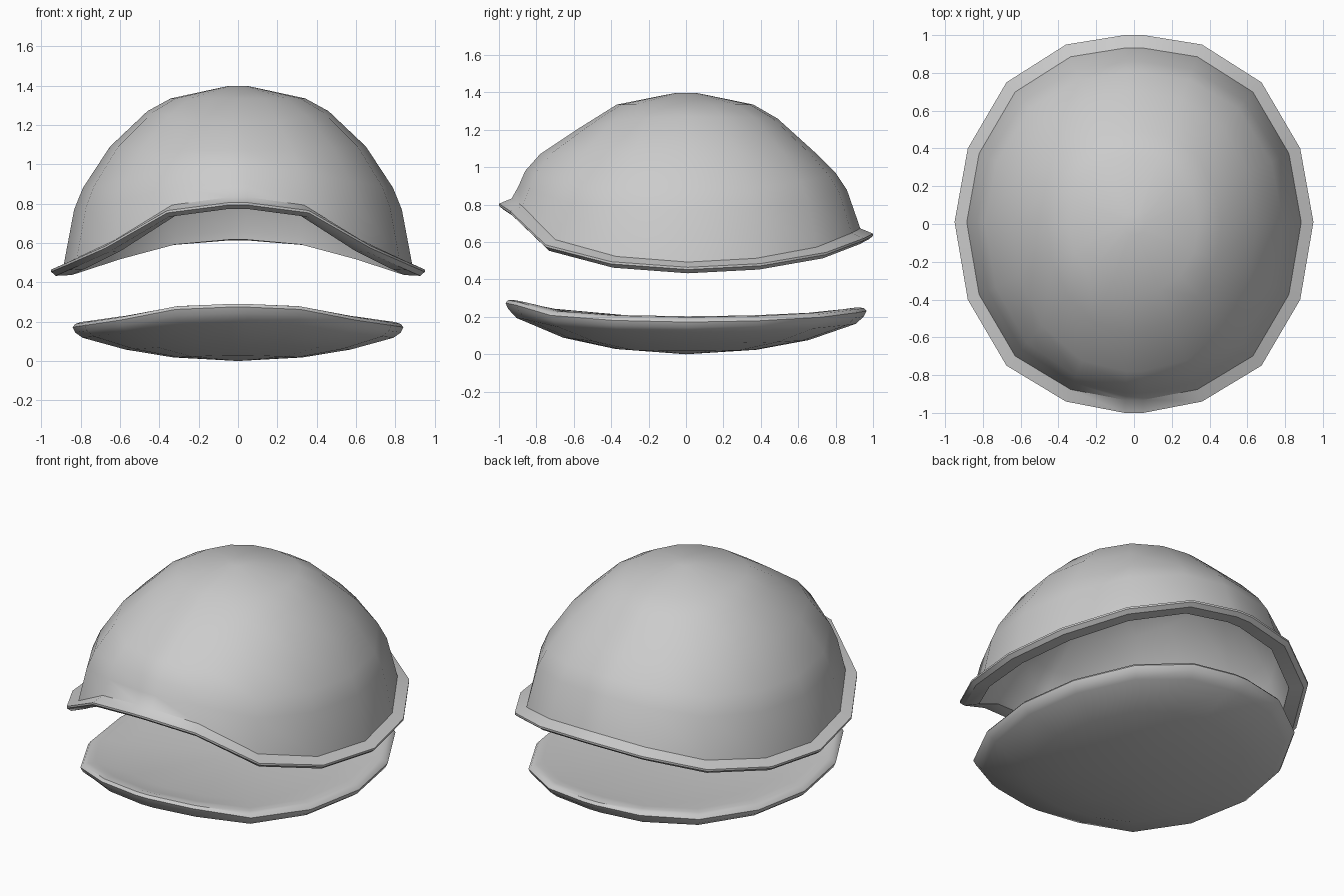
import bpy, bmesh, math

if "Cube" in bpy.data.objects:
    bpy.data.objects.remove(bpy.data.objects["Cube"])

# right half of the 18-sided outline, front to back: x, y, rim height
HALF = [(.05, -1, .805), (.36, -.94, .765), (.675, -.75, .585), (.88, -.40, .495),
        (.95, .01, .465), (.88, .40, .485), (.675, .75, .545), (.36, .95, .62), (.05, 1, .645)]
OUTLINE = HALF + [(-x, y, z) for x, y, z in reversed(HALF)]

# dome profiles: radius as a fraction of the outline, height
SIDE = [(.058, 1.397), (.36, 1.335), (.485, 1.27), (.685, 1.09), (.83, .88), (.877, .77)]
FRONT = [(.058, 1.397), (.37, 1.335), (.57, 1.21), (.78, 1.07), (.86, .98), (.895, .90)]
BACK = [(.058, 1.397), (.36, 1.335), (.49, 1.26), (.70, 1.07), (.80, .97), (.86, .88)]


def loft(name, rings, start_center=None, end_center=None, angle=40):
    """Skin a list of point rings, closing the ends as fans or flat faces."""
    bm = bmesh.new()
    rows = [[bm.verts.new(p) for p in ring] for ring in rings]
    n = len(rows[0])
    for a, b in zip(rows, rows[1:]):
        for i in range(n):
            j = (i + 1) % n
            bm.faces.new((a[i], a[j], b[j], b[i]))
    for row, center in ((rows[0], start_center), (rows[-1], end_center)):
        if center is None:
            bm.faces.new(row)
        else:
            c = bm.verts.new(center)
            for i in range(n):
                bm.faces.new((row[i], row[(i + 1) % n], c))
    bmesh.ops.recalc_face_normals(bm, faces=bm.faces)
    me = bpy.data.meshes.new(name)
    bm.to_mesh(me)
    bm.free()
    ob = bpy.data.objects.new(name, me)
    bpy.context.collection.objects.link(ob)
    bpy.ops.object.select_all(action='DESELECT')
    ob.select_set(True)
    bpy.context.view_layer.objects.active = ob
    bpy.ops.object.shade_smooth_by_angle(angle=math.radians(angle))
    return ob


def dome_ring(k, scale=1.0, drop=0.0):
    """Ring k, blended from the side profile towards the front or back one."""
    ring = []
    for x, y, z in OUTLINE:
        end, span = (FRONT, .34) if y < 0 else (BACK, .18)
        w = (z - .465) / span
        r = (SIDE[k][0] * (1 - w) + end[k][0] * w) * scale
        ring.append((x * r, y * r, SIDE[k][1] * (1 - w) + end[k][1] * w - drop))
    return ring


def rim_ring(scale, dz):
    return [(x * scale, y * scale, z + dz) for x, y, z in OUTLINE]


# helmet shell: outer dome, flared rim, inner dome
rings = [dome_ring(k) for k in range(6)]
rings += [rim_ring(s, dz) for s, dz in
          ((.932, .028), (1, 0), (1, -.012), (.975, -.032), (.89, -.028), (.885, .015))]
rings += [dome_ring(k, .96, .025) for k in reversed(range(6))]
loft("helmet_shell", rings)


# base dish: shallow bowl with rounded edge, raised at front and back
def dish_ring(scale, low, lift):
    ring = []
    for x, y, z in OUTLINE:
        w = (z - .465) * (.30 if y < 0 else .33)
        ring.append((x * .885 * scale, y * .965 * scale, low + w * lift))
    return ring


dish = [dish_ring(s, z, k) for s, z, k in
        ((.39, .018, .1), (.68, .058, .3), (.94, .118, .75), (.985, .145, .95),
         (1, .172, 1), (.985, .188, 1), (.95, .198, .9), (.90, .203, .7), (.76, .195, .5))]
loft("base_dish", dish, (0, 0, 0), (0, 0, .18))
